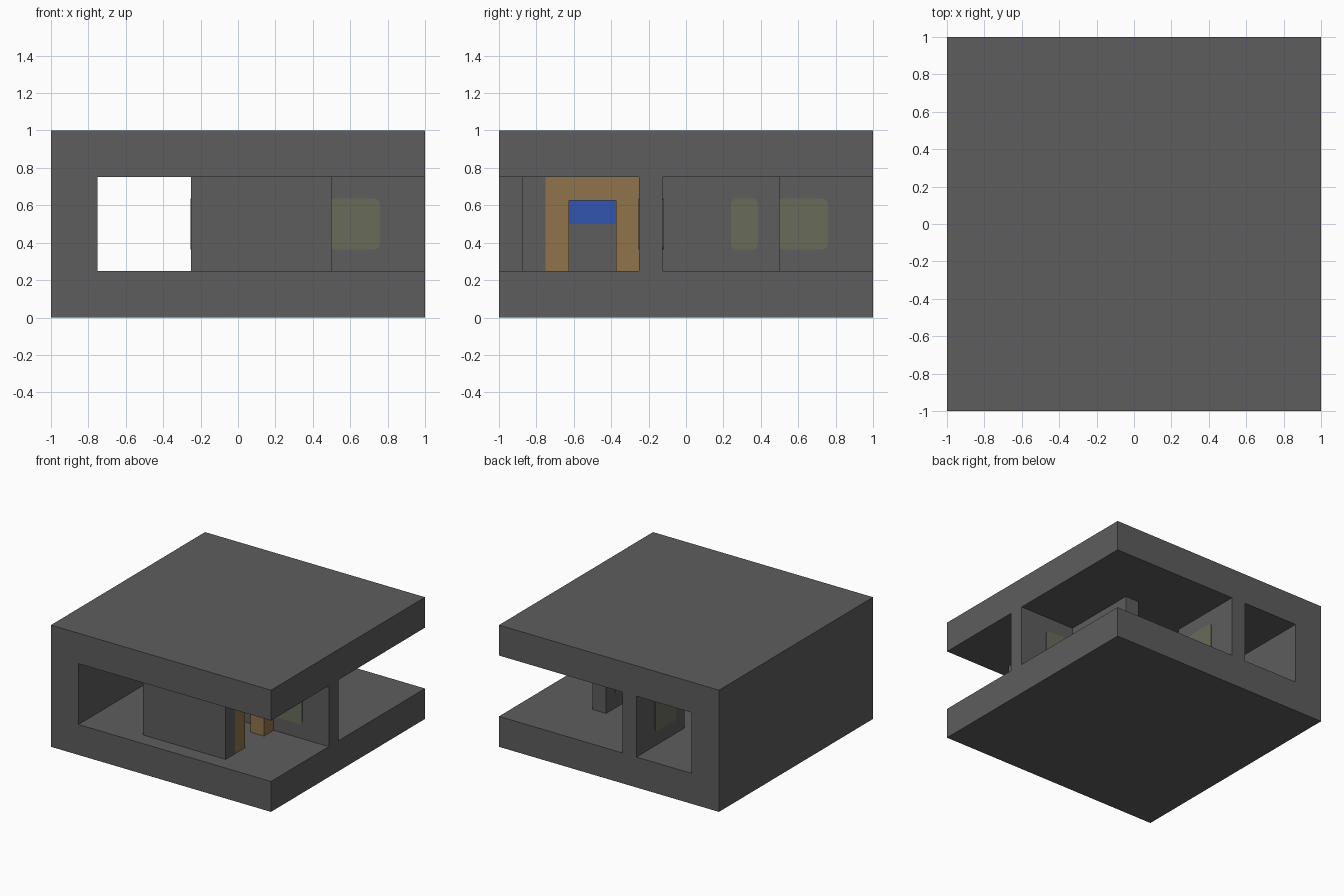
import bpy
import bmesh
from mathutils import Vector

cube = bpy.data.objects.get("Cube")
if cube:
    bpy.data.objects.remove(cube, do_unlink=True)


def material(name, rgb):
    m = bpy.data.materials.new(name)
    m.use_nodes = True
    m.diffuse_color = (*rgb, 1)
    m.node_tree.nodes["Principled BSDF"].inputs["Base Color"].default_value = (*rgb, 1)
    return m


GREY = material("dark grey", (0.11, 0.11, 0.11))
WOOD = material("brown wood", (0.28, 0.175, 0.07))
BLUE = material("blue", (0.034, 0.09, 0.434))
GLASS = material("olive glass", (0.14, 0.15, 0.1))

FLOOR, CEILING = 0.25, 0.75


def finish(name, bm, mat):
    bmesh.ops.recalc_face_normals(bm, faces=bm.faces[:])
    mesh = bpy.data.meshes.new(name)
    bm.to_mesh(mesh)
    bm.free()
    mesh.materials.append(mat)
    ob = bpy.data.objects.new(name, mesh)
    bpy.context.scene.collection.objects.link(ob)
    return ob


def extrude_profile(name, points, depth, mat):
    """Extrude a closed outline along the vector depth."""
    bm = bmesh.new()
    face = bm.faces.new([bm.verts.new(p) for p in points])
    new = bmesh.ops.extrude_face_region(bm, geom=[face], use_keep_orig=True)["geom"]
    moved = [v for v in new if isinstance(v, bmesh.types.BMVert)]
    bmesh.ops.translate(bm, verts=moved, vec=depth)
    return finish(name, bm, mat)


def box(name, x, y, z, mat, round_axis=None):
    """Box from ranges; edges along round_axis may be rounded."""
    bm = bmesh.new()
    bmesh.ops.create_cube(bm, size=1)
    lo, hi = Vector((x[0], y[0], z[0])), Vector((x[1], y[1], z[1]))
    bmesh.ops.scale(bm, verts=bm.verts, vec=hi - lo)
    bmesh.ops.translate(bm, verts=bm.verts, vec=(lo + hi) / 2)
    if round_axis is not None:
        edges = [e for e in bm.edges
                 if abs((e.verts[0].co - e.verts[1].co).normalized()[round_axis]) > 0.9]
        bmesh.ops.bevel(bm, geom=edges, offset=0.03, segments=4,
                        profile=0.5, affect='EDGES')
    return finish(name, bm, mat)


def wall(name, x, y):
    return box(name, x, y, (FLOOR, CEILING), GREY)


# Floor, closed side wall and roof as one profile
outline = [(-1, 0), (1, 0), (1, FLOOR), (-0.75, FLOOR),
           (-0.75, CEILING), (1, CEILING), (1, 1), (-1, 1)]
extrude_profile("shell", [(x, -1, z) for x, z in outline], (0, 2, 0), GREY)

# Inner walls
wall("front_room_wall", (-0.25, 0.5), (-0.875, -0.75))
wall("front_room_end_wall", (-0.25, -0.125), (-0.75, -0.25))
wall("partition_wall", (-0.25, 1), (-0.25, -0.125))
wall("passage_wall", (-0.25, -0.125), (0.375, 1))
wall("back_room_wall", (0.375, 0.5), (-0.125, 0.5))

# Door frame closing the front room
frame = [(-0.75, 0.25), (-0.75, 0.75), (-0.25, 0.75), (-0.25, 0.25),
         (-0.375, 0.25), (-0.375, 0.625), (-0.625, 0.625), (-0.625, 0.25)]
extrude_profile("door_frame", [(0.375, y, z) for y, z in frame], (0.125, 0, 0), WOOD)

# Blue panel on the end wall of the front room
box("blue_panel", (-0.125, -0.117), (-0.625, -0.375), (0.5, 0.625), BLUE)

# Rounded panes set through the walls
pane_z = (0.365, 0.635)
across = (-0.254, -0.121)
box("partition_window", (0.49, 0.76), across, pane_z, GLASS, round_axis=1)
box("passage_window", across, (0.49, 0.76), pane_z, GLASS, round_axis=0)
box("back_room_window", (0.371, 0.504), (0.24, 0.385), pane_z, GLASS, round_axis=0)
